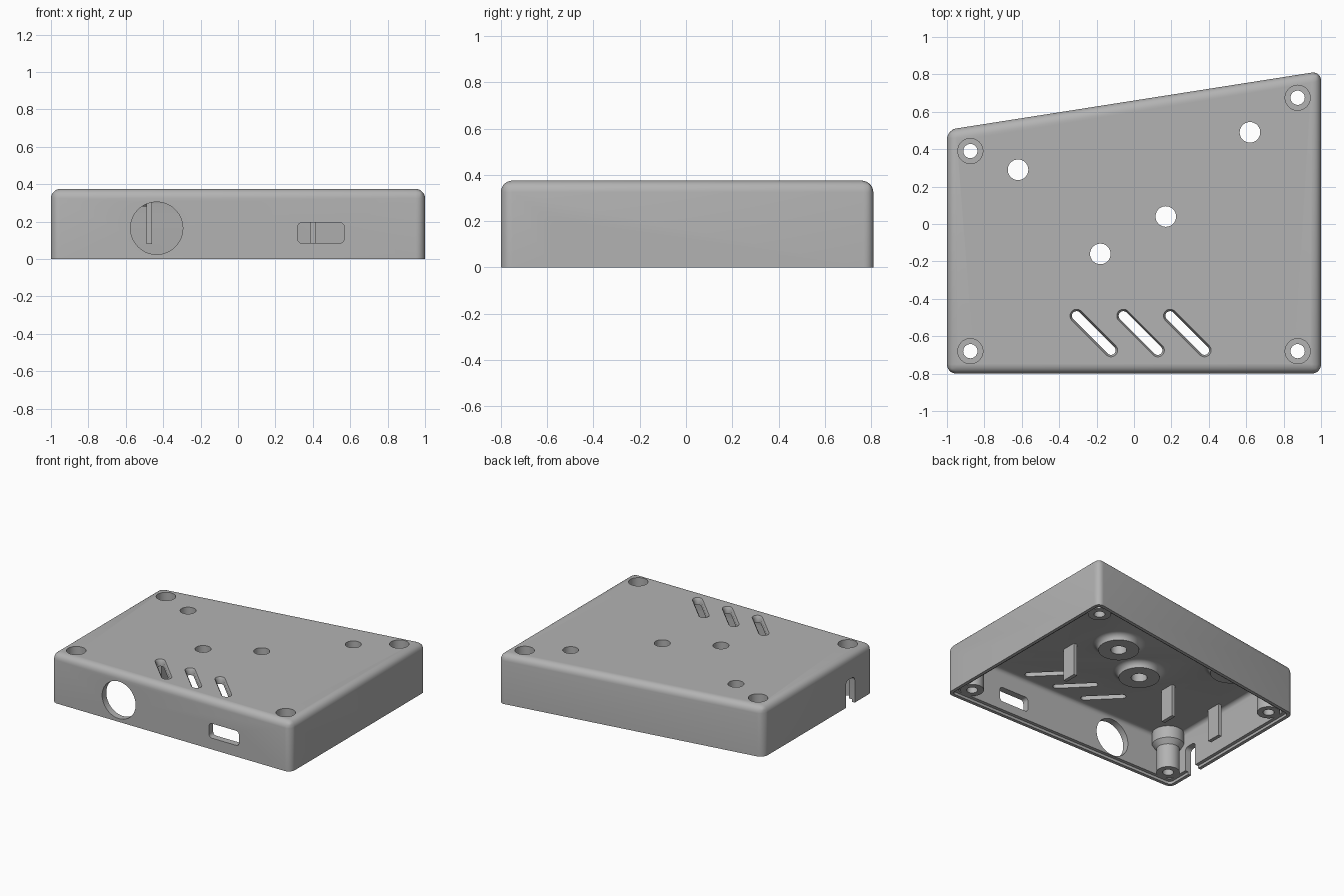
import bpy, bmesh
from math import cos, sin, pi, radians
from mathutils import Vector, Matrix

cube = bpy.data.objects.get("Cube")
if cube:
    bpy.data.objects.remove(cube, do_unlink=True)

grey = bpy.data.materials.new("mid grey")
grey.use_nodes = True
grey.diffuse_color = (0.45, 0.45, 0.45, 1)
grey.node_tree.nodes["Principled BSDF"].inputs["Base Color"].default_value = grey.diffuse_color

TOP, WALL = 0.375, 0.05
CEILING = TOP - WALL


def finish(bm, name):
    bmesh.ops.recalc_face_normals(bm, faces=bm.faces)
    mesh = bpy.data.meshes.new(name)
    bm.to_mesh(mesh)
    bm.free()
    mesh.materials.append(grey)
    obj = bpy.data.objects.new(name, mesh)
    bpy.context.collection.objects.link(obj)
    return obj


def prism(name, outline, z0, z1, matrix=Matrix(), bevel=0, round_top=False):
    """Extruded outline, optionally with rounded upright and top edges."""
    bm = bmesh.new()
    base = bm.faces.new([bm.verts.new((x, y, z0)) for x, y in outline])
    ext = bmesh.ops.extrude_face_region(bm, geom=[base])["geom"]
    for v in ext:
        if isinstance(v, bmesh.types.BMVert):
            v.co.z = z1
    if bevel:
        edges = [e for e in bm.edges if abs(e.verts[0].co.z - e.verts[1].co.z) > 1e-5
                 or (round_top and e.verts[0].co.z == e.verts[1].co.z > z0 + 1e-5)]
        bmesh.ops.bevel(bm, geom=edges, offset=bevel, segments=7, profile=0.5,
                        affect='EDGES', clamp_overlap=True)
    bm.transform(matrix)
    return finish(bm, name)


def rect(w, h):
    return [(-w / 2, -h / 2), (w / 2, -h / 2), (w / 2, h / 2), (-w / 2, h / 2)]


def lathe(name, profile, x, y, n=40):
    """Solid of revolution from (radius, height) pairs, capped at both ends."""
    bm = bmesh.new()
    rings = [[bm.verts.new((x + r * cos(2 * pi * i / n), y + r * sin(2 * pi * i / n), z))
              for i in range(n)] for r, z in profile]
    for a, b in zip(rings, rings[1:]):
        for i in range(n):
            j = (i + 1) % n
            bm.faces.new((a[i], a[j], b[j], b[i]))
    bm.faces.new(rings[0])
    bm.faces.new(rings[-1])
    return finish(bm, name)


def combine(tool, operation):
    mod = case.modifiers.new(tool.name, 'BOOLEAN')
    mod.operation, mod.solver, mod.object = operation, 'EXACT', tool
    bpy.context.view_layer.objects.active = case
    bpy.ops.object.modifier_apply(modifier=mod.name)
    bpy.data.objects.remove(tool, do_unlink=True)


def footprint(inset):
    """Case outline with a slanted back, moved inwards by inset."""
    x, front = 1 - inset, -0.8 + inset
    back = lambda px: 0.66 + 0.157 * px - inset * 1.012
    return [(-x, front), (x, front), (x, back(x)), (-x, back(-x))]


# Rounded hollow shell with a step around the open rim
case = prism("enclosure_lid", footprint(0), 0, TOP, bevel=0.05, round_top=True)
combine(prism("cavity", footprint(WALL), -0.1, CEILING, bevel=0.03, round_top=True), 'DIFFERENCE')
combine(prism("rim_step", footprint(0.025), -0.1, 0.02, bevel=0.03), 'DIFFERENCE')

# Corner screw columns, widened around the screw heads
corners = [(-0.875, -0.68), (0.875, -0.68), (0.875, 0.675), (-0.875, 0.39)]
for x, y in corners:
    combine(lathe("screw_column", [(0.08, 0.02), (0.08, 0.2), (0.11, 0.235), (0.11, 0.34)], x, y), 'UNION')

# Flared pads under the ceiling around the small holes
holes = [(-0.62, 0.29), (0.62, 0.49), (0.17, 0.04), (-0.18, -0.16)]
for x, y in holes:
    flare = [(0.14 + 0.045 * (1 - cos(a)), 0.28 + 0.045 * sin(a))
             for a in (radians(d) for d in range(0, 91, 15))]
    combine(lathe("hole_pad", flare + [(0.185, 0.34)], x, y), 'UNION')

# Support tabs hanging from the ceiling
for x in (-0.89, -0.475, 0.4):
    place = Matrix.Translation((x, -0.2, 0))
    combine(prism("support_tab", rect(0.028, 0.11), 0.08, 0.34, place), 'UNION')

# Screw holes with counterbores, and plain round holes
for x, y in corners:
    combine(lathe("screw_hole", [(0.038, -0.1), (0.038, 0.27), (0.067, 0.27), (0.067, 0.5)], x, y), 'DIFFERENCE')
for x, y in holes:
    combine(lathe("round_hole", [(0.055, 0.1), (0.055, 0.5)], x, y), 'DIFFERENCE')

# Diagonal vents with flared upper edges
for x in (-0.215, 0.035, 0.285):
    place = Matrix.Translation((x, -0.583, 0)) @ Matrix.Rotation(radians(-45), 4, 'Z')
    vent = prism("vent", rect(0.31, 0.05), 0.3, 0.36, place, bevel=0.0249)
    combine(vent, 'DIFFERENCE')
    mouth = prism("vent_mouth", rect(0.31, 0.05), 0.355, 0.38, place, bevel=0.0249)
    centre = Vector((x, -0.583, 0))
    for v in mouth.data.vertices:
        if v.co.z > 0.37:
            flat = Vector((v.co.x, v.co.y, 0)) - centre
            along = flat.dot(Vector((1, -1, 0)).normalized())
            spine = Vector((1, -1, 0)).normalized() * max(-0.13, min(0.13, along))
            out = flat - spine
            v.co += out.normalized() * 0.013
    combine(mouth, 'DIFFERENCE')

# Front openings: round socket and rounded connector slot
upright = Matrix.Rotation(radians(90), 4, 'X')
circle = [(0.14 * cos(2 * pi * i / 56), 0.14 * sin(2 * pi * i / 56)) for i in range(56)]
combine(prism("socket_hole", circle, 0.7, 0.9,
              Matrix.Translation((-0.435, 0, 0.165)) @ upright), 'DIFFERENCE')
combine(prism("connector_slot", rect(0.25, 0.11), 0.7, 0.9,
              Matrix.Translation((0.443, 0, 0.14)) @ upright, bevel=0.025), 'DIFFERENCE')

# Cable notches in both side walls
sideways = Matrix.Rotation(radians(90), 4, 'Z') @ upright
for z0, z1 in ((0.94, 1.1), (-1.1, -0.94)):
    combine(prism("cable_notch", rect(0.105, 0.4), z0, z1,
                  Matrix.Translation((0, -0.533, 0)) @ sideways, bevel=0.03), 'DIFFERENCE')

# Smooth curves, sharp edges
bpy.ops.object.select_all(action='DESELECT')
case.select_set(True)
bpy.context.view_layer.objects.active = case
bpy.ops.object.shade_smooth_by_angle(angle=radians(30))
